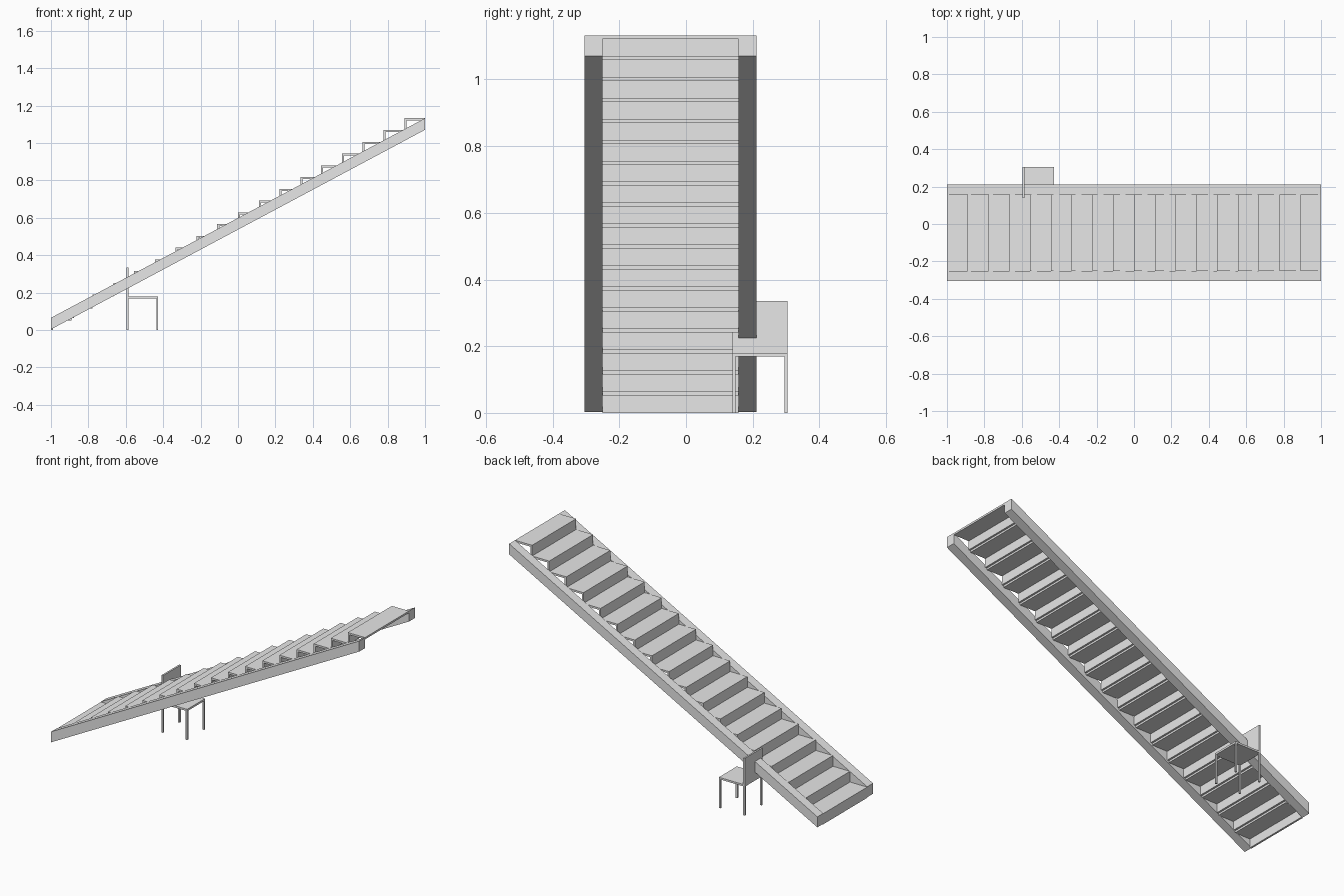
import bpy
import bmesh

if "Cube" in bpy.data.objects:
    bpy.data.objects.remove(bpy.data.objects["Cube"], do_unlink=True)

grey = bpy.data.materials.new("plain_grey")
grey.use_nodes = True
COLOUR = (0.8, 0.8, 0.8, 1)
grey.diffuse_color = COLOUR
grey.node_tree.nodes["Principled BSDF"].inputs["Base Color"].default_value = COLOUR


def extrude_profile(name, profile, y0, y1):
    """Solid made from an x-z outline pushed along y."""
    bm = bmesh.new()
    face = bm.faces.new([bm.verts.new((x, y0, z)) for x, z in profile])
    out = bmesh.ops.extrude_face_region(bm, geom=[face])
    moved = [v for v in out["geom"] if isinstance(v, bmesh.types.BMVert)]
    bmesh.ops.translate(bm, verts=moved, vec=(0, y1 - y0, 0))
    bmesh.ops.recalc_face_normals(bm, faces=bm.faces[:])
    mesh = bpy.data.meshes.new(name)
    bm.to_mesh(mesh)
    bm.free()
    mesh.materials.append(grey)
    obj = bpy.data.objects.new(name, mesh)
    bpy.context.collection.objects.link(obj)
    return obj


def box(name, x0, x1, y0, y1, z0, z1):
    return extrude_profile(name, [(x0, z0), (x1, z0), (x1, z1), (x0, z1)], y0, y1)


# Staircase dimensions
STEPS = 18
RUN = 2 / STEPS
HEIGHT = 1.132
RISE = HEIGHT / STEPS
THICK = 0.011
INNER_FRONT, INNER_BACK = -0.251, 0.157
OUTER_FRONT, OUTER_BACK = -0.305, 0.211

# Sloping side beams with upright ends
beam = [(-1, 0.003), (1, 1.07), (1, HEIGHT), (-1, 0.065)]
extrude_profile("front_stringer", beam, OUTER_FRONT, INNER_FRONT)
extrude_profile("back_stringer", beam, INNER_BACK, OUTER_BACK)

# Steps, each an upright riser under a flat tread
for i in range(STEPS):
    x, top = -1 + i * RUN, (i + 1) * RISE
    angle = [(x, top - RISE), (x + THICK, top - RISE), (x + THICK, top - THICK),
             (x + RUN, top - THICK), (x + RUN, top), (x, top)]
    extrude_profile(f"step_{i + 1}", angle, INNER_FRONT, INNER_BACK)

# Chair tucked against the back beam
CX0, CX1 = -0.595, -0.427
CY0, CY1 = 0.139, 0.305
SEAT_Z, SEAT_TOP, LEG = 0.169, 0.18, 0.01
box("chair_seat", CX0, CX1, CY0, CY1, SEAT_Z, SEAT_TOP)
box("chair_back", CX0, CX0 + LEG, CY0, CY1, SEAT_TOP, 0.335)
for side_x, x in (("rear", CX0), ("fore", CX1 - LEG)):
    for side_y, y in (("inner", CY0), ("outer", CY1 - LEG)):
        box(f"chair_leg_{side_x}_{side_y}", x, x + LEG, y, y + LEG, 0, SEAT_Z)
